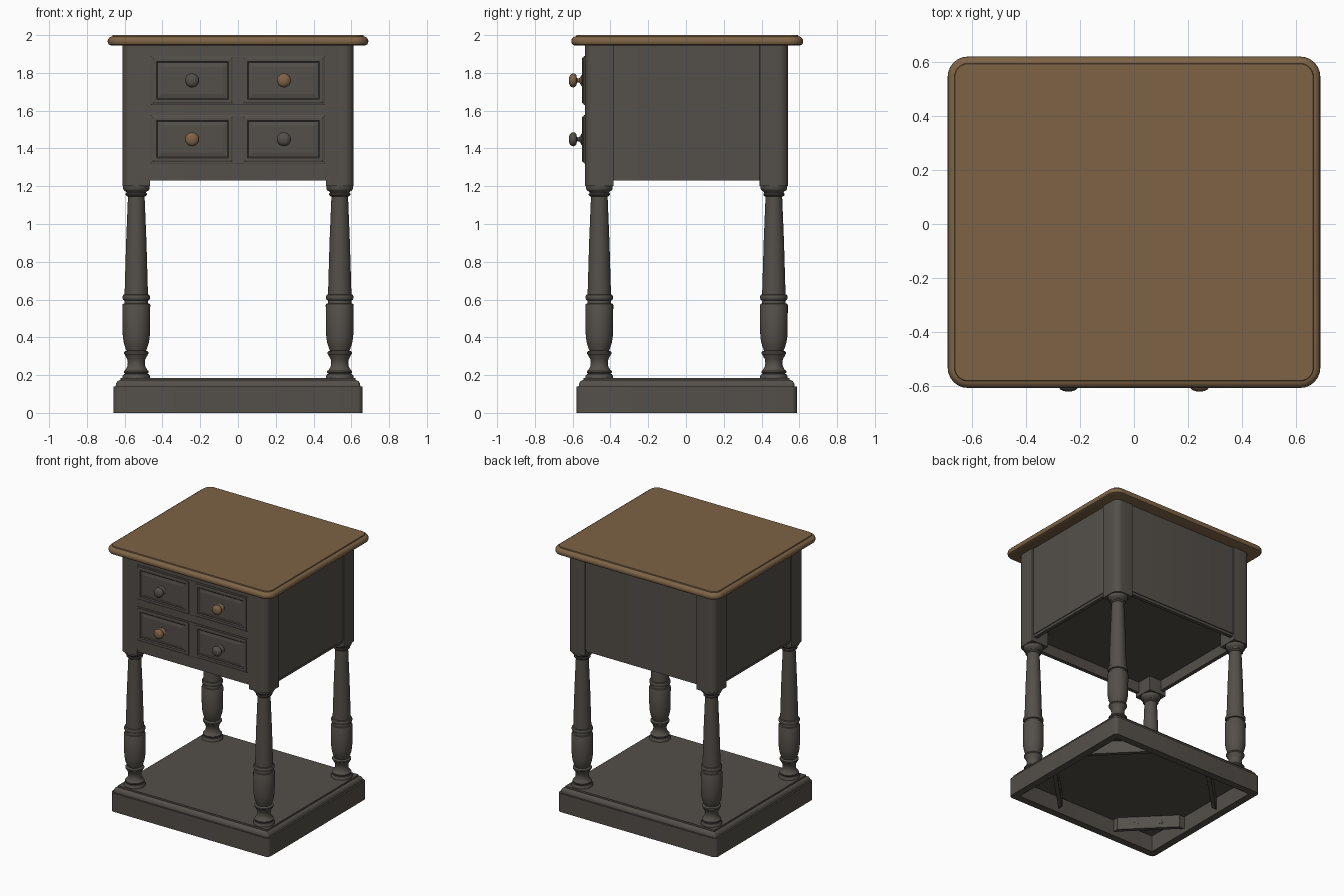
import bpy, bmesh, math
from mathutils import Vector

if "Cube" in bpy.data.objects:
    bpy.data.objects.remove(bpy.data.objects["Cube"])


def material(name, rgb):
    m = bpy.data.materials.new(name)
    m.diffuse_color = (*rgb, 1)
    m.use_nodes = True
    m.node_tree.nodes["Principled BSDF"].inputs["Base Color"].default_value = m.diffuse_color
    return m


DARK = material("charcoal paint", (0.088, 0.078, 0.067))
WOOD = material("brown wood", (0.205, 0.125, 0.060))


def loft(name, rings, mat, smooth=35):
    """Skin a stack of equal-length point rings and cap both ends."""
    bm = bmesh.new()
    vr = [[bm.verts.new(p) for p in r] for r in rings]
    n = len(vr[0])
    for a, b in zip(vr, vr[1:]):
        for i in range(n):
            bm.faces.new((a[i], a[(i + 1) % n], b[(i + 1) % n], b[i]))
    bm.faces.new(vr[0][::-1])
    bm.faces.new(vr[-1])
    bmesh.ops.recalc_face_normals(bm, faces=bm.faces)
    me = bpy.data.meshes.new(name)
    bm.to_mesh(me)
    bm.free()
    me.materials.append(mat)
    ob = bpy.data.objects.new(name, me)
    bpy.context.collection.objects.link(ob)
    bpy.ops.object.select_all(action='DESELECT')
    bpy.context.view_layer.objects.active = ob
    ob.select_set(True)
    bpy.ops.object.shade_smooth_by_angle(angle=math.radians(smooth))
    return ob


def rrect(x0, x1, y0, y1, z, radii, seg=6):
    """Rectangle ring with one radius per corner (++, -+, --, +-)."""
    pts = []
    for k, (x, y, sx, sy) in enumerate(((x1, y1, 1, 1), (x0, y1, -1, 1),
                                        (x0, y0, -1, -1), (x1, y0, 1, -1))):
        r = radii[k]
        for i in range(seg + 1):
            a = math.pi / 2 * (k + i / seg)
            pts.append((x - sx * r + r * math.cos(a), y - sy * r + r * math.sin(a), z))
    return pts


def inset(box, d, z, r):
    x0, x1, y0, y1 = box
    return rrect(x0 + d, x1 - d, y0 + d, y1 - d, z, [max(r - d, 0.004)] * 4)


def lathe(name, profile, origin, mat, axis='Z', n=32):
    """Turned part from (radius, height) pairs, along +z or -y."""
    o = Vector(origin)
    rings = []
    for r, h in profile:
        ring = []
        for i in range(n):
            c, s = r * math.cos(math.tau * i / n), r * math.sin(math.tau * i / n)
            ring.append(o + (Vector((c, s, h)) if axis == 'Z' else Vector((c, -h, s))))
        rings.append(ring)
    return loft(name, rings, mat)


# Table top with bullnose edge and a small bead
TOP = (-0.69, 0.69, -0.607, 0.62)
prof = [(0.018, 1.945), (0.006, 1.950), (0.001, 1.958), (0, 1.968), (0.002, 1.978),
        (0.009, 1.987), (0.018, 1.992), (0.025, 1.993), (0.027, 2.0)]
loft("table_top", [inset(TOP, d, z, 0.075) for d, z in prof], WOOD)

# Plinth: hollow underneath, stepped and rounded shoulder
BASE = (-0.66, 0.66, -0.58, 0.587)
prof = [(0.055, 0.125), (0.055, 0), (0, 0), (0, 0.14), (0.012, 0.14), (0.014, 0.155),
        (0.022, 0.168), (0.032, 0.173), (0.038, 0.173), (0.038, 0.185)]
loft("plinth", [inset(BASE, d, z, 0.03) for d, z in prof], DARK)

# Corner braces with screw holes under the plinth
for sx in (-1, 1):
    for sy in (-1, 1):
        corner = Vector((sx * 0.605, 0.0035 + sy * 0.5285, 0))
        u = Vector((-sx, sy, 0)).normalized()
        v = Vector((-sx, -sy, 0)).normalized()
        mid = corner + v * 0.25

        def ring(z):
            return [mid + u * a + v * b + Vector((0, 0, z))
                    for a, b in ((-0.25, 0), (0.25, 0), (0.22, 0.03), (-0.22, 0.03))]
        loft("corner_brace", [ring(0.03), ring(0.13)], DARK)
        for a in (-0.085, 0.085):
            c = mid + u * a + v * 0.03 + Vector((0, 0, 0.08))
            rings = [[c + v * d + (u * math.cos(t) + Vector((0, 0, math.sin(t)))) * r
                      for t in [math.tau * i / 12 for i in range(12)]]
                     for r, d in ((0.018, -0.01), (0.018, 0.002), (0.012, 0.002), (0.012, -0.005))]
            loft("brace_screw", rings, DARK)

# Cabinet body: open recess below, thin step along the lower edge
BODY = (-0.602, 0.602, -0.535, 0.53)
prof = [(0.035, 1.31), (0.035, 1.23), (0.006, 1.23), (0.006, 1.25), (0, 1.25), (0, 1.95)]
loft("cabinet_body", [inset(BODY, d, z, 0.065) for d, z in prof], DARK)

# Corner posts (rounded outer edge) and turned legs
LEG = [(0.073, 0.18), (0.073, 0.195), (0.066, 0.205), (0.060, 0.207), (0.066, 0.214),
       (0.066, 0.221), (0.058, 0.228), (0.048, 0.245), (0.045, 0.265), (0.048, 0.285),
       (0.058, 0.302), (0.060, 0.308), (0.065, 0.313), (0.065, 0.322), (0.058, 0.328),
       (0.052, 0.329), (0.058, 0.345), (0.066, 0.37), (0.071, 0.40), (0.073, 0.44),
       (0.074, 0.57), (0.071, 0.577), (0.063, 0.58), (0.061, 0.595), (0.069, 0.598),
       (0.073, 0.608), (0.073, 0.616), (0.069, 0.625), (0.062, 0.628), (0.061, 0.66),
       (0.054, 0.90), (0.044, 1.145), (0.050, 1.147), (0.056, 1.153), (0.056, 1.160),
       (0.051, 1.165), (0.055, 1.172), (0.066, 1.178), (0.070, 1.186), (0.070, 1.205)]
for sx in (-1, 1):
    for sy, y0, y1 in ((-1, -0.535, -0.383), (1, 0.39, 0.54)):
        xs = sorted((sx * 0.465, sx * 0.612))
        radii = [0.05 if (sx, sy) == s else 0.002
                 for s in ((1, 1), (-1, 1), (-1, -1), (1, -1))]
        loft("corner_post", [rrect(*xs, y0, y1, z, radii) for z in (1.2, 1.95)], DARK)
        lathe("turned_leg", LEG, (sx * 0.5385, (y0 + y1) / 2, 0), DARK)


def panel(name, x0, x1, z0, z1, steps):
    rings = [[(x0 + d, y, z0 + d), (x1 - d, y, z0 + d), (x1 - d, y, z1 - d), (x0 + d, y, z1 - d)]
             for d, y in steps]
    return loft(name, rings, DARK, 5)


# Drawers: backing plate, two raised panels and two knobs per row
KNOB = [(0.030, -0.003), (0.030, 0.003), (0.020, 0.008), (0.012, 0.014), (0.010, 0.024),
        (0.014, 0.028), (0.028, 0.031), (0.035, 0.038), (0.037, 0.047), (0.035, 0.056),
        (0.028, 0.064), (0.016, 0.069), (0.004, 0.070)]
for z0, z1, wood_side in ((1.63, 1.89, 1), (1.32, 1.577, -1)):
    panel("drawer_front", -0.462, 0.46, z0, z1,
          ((0, -0.52), (0, -0.540), (0.004, -0.542)))
    for s in (-1, 1):
        xa, xb = sorted((s * 0.03, s * 0.452))
        panel("drawer_panel", xa, xb, z0 + 0.009, z1 - 0.009,
              ((0, -0.53), (0, -0.548), (0.006, -0.551), (0.020, -0.551),
               (0.026, -0.545), (0.050, -0.550), (0.052, -0.550)))
        lathe("knob", KNOB, (s * 0.243, -0.55, (z0 + z1) / 2),
              WOOD if s == wood_side else DARK, 'Y', 24)
